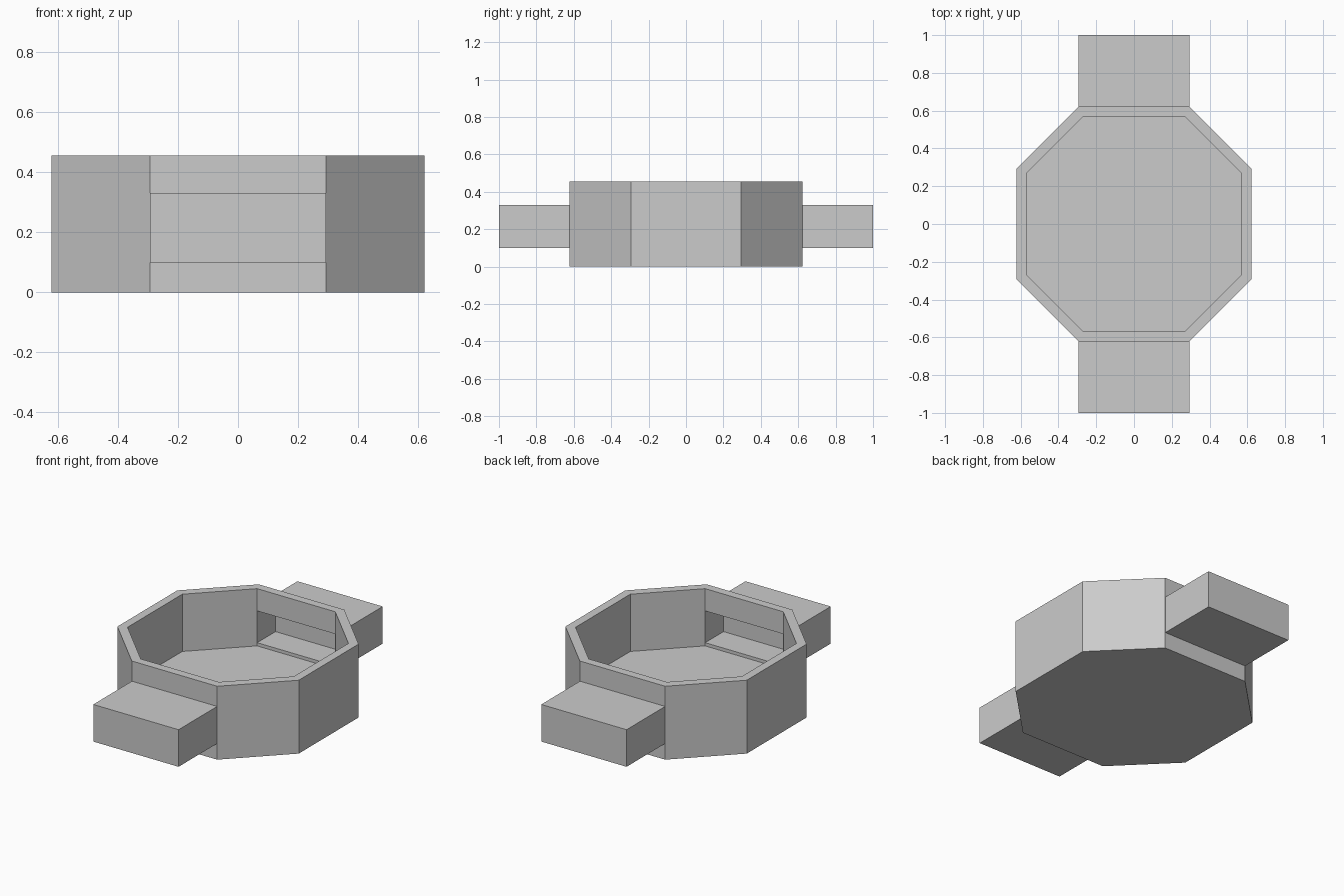
import bpy, bmesh

if "Cube" in bpy.data.objects:
    bpy.data.objects.remove(bpy.data.objects["Cube"])


def prism(name, outline, z0, z1):
    """Closed prism from a counter-clockwise xy outline."""
    bm = bmesh.new()
    base = bm.faces.new([bm.verts.new((x, y, z0)) for x, y in outline])
    top = bmesh.ops.extrude_face_region(bm, geom=[base])["geom"]
    for v in top:
        if isinstance(v, bmesh.types.BMVert):
            v.co.z = z1
    bmesh.ops.recalc_face_normals(bm, faces=bm.faces[:])
    mesh = bpy.data.meshes.new(name)
    bm.to_mesh(mesh)
    bm.free()
    obj = bpy.data.objects.new(name, mesh)
    bpy.context.collection.objects.link(obj)
    return obj


def octagon(reach, half_side):
    a, b = reach, half_side
    return [(a, -b), (a, b), (b, a), (-b, a), (-a, b), (-a, -b), (-b, -a), (b, -a)]


def rectangle(hx, hy):
    return [(-hx, -hy), (hx, -hy), (hx, hy), (-hx, hy)]


def combine(target, tool, operation):
    mod = target.modifiers.new(operation.title(), 'BOOLEAN')
    mod.operation = operation
    mod.solver = 'EXACT'
    mod.object = tool
    bpy.context.view_layer.objects.active = target
    bpy.ops.object.modifier_apply(modifier=mod.name)
    bpy.data.objects.remove(tool)


# Octagonal case with the two end lugs joined on
case = prism("octagonal_case", octagon(0.622, 0.293), 0.0, 0.455)
combine(case, prism("end_lugs", rectangle(0.2925, 1.0), 0.10, 0.33), 'UNION')

# Open cavity, leaving the floor and thin walls
combine(case, prism("cavity_cutter", octagon(0.57, 0.268), 0.10, 0.60), 'DIFFERENCE')

# Slots through the inner walls into both lugs
combine(case, prism("slot_cutter", rectangle(0.2675, 0.75), 0.12, 0.317), 'DIFFERENCE')
